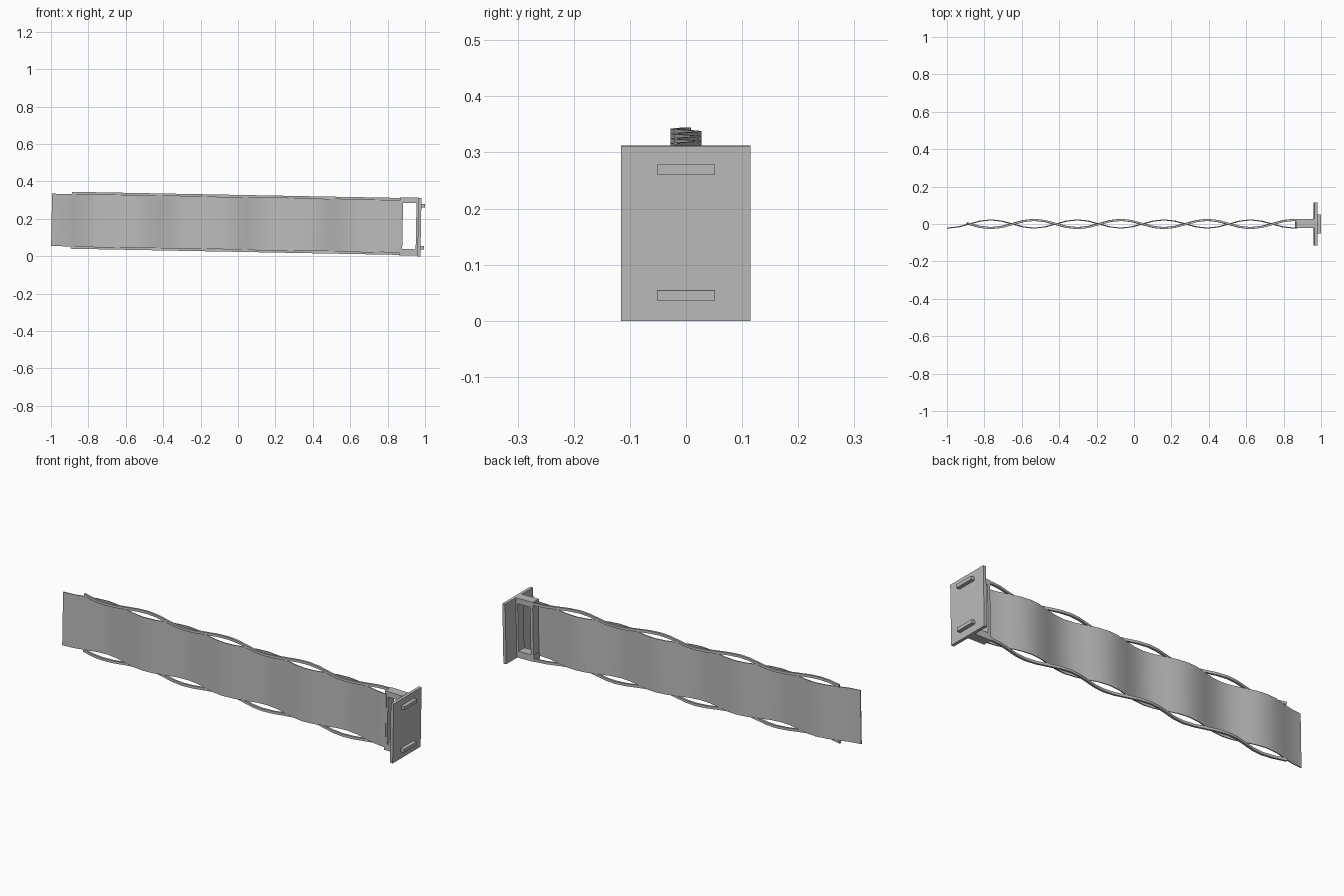
import bpy, bmesh, math
from mathutils import Matrix

cube = bpy.data.objects.get("Cube")
if cube:
    bpy.data.objects.remove(cube, do_unlink=True)

TILT = Matrix.Rotation(0.0187, 4, 'Y')   # the whole arm droops slightly
HALF = 0.2315                            # half a wavelength
STEPS = 4                                # segments per half wave
AMP = 0.022

grey = bpy.data.materials.new("plain grey")
grey.use_nodes = True
grey.diffuse_color = (0.5, 0.5, 0.5, 1)
grey.node_tree.nodes["Principled BSDF"].inputs["Base Color"].default_value = (0.5, 0.5, 0.5, 1)


def finish(name, bm, smooth=False):
    bmesh.ops.recalc_face_normals(bm, faces=bm.faces)
    bm.transform(TILT)
    mesh = bpy.data.meshes.new(name)
    bm.to_mesh(mesh)
    bm.free()
    mesh.materials.append(grey)
    obj = bpy.data.objects.new(name, mesh)
    bpy.context.collection.objects.link(obj)
    if smooth:
        bpy.ops.object.select_all(action='DESELECT')
        obj.select_set(True)
        bpy.context.view_layer.objects.active = obj
        bpy.ops.object.shade_smooth_by_angle()
    return obj


def box(name, x, y, z):
    bm = bmesh.new()
    bmesh.ops.create_cube(bm, size=1)
    for v in bm.verts:
        for i, (lo, hi) in enumerate((x, y, z)):
            v.co[i] = lo if v.co[i] < 0 else hi
    return finish(name, bm)


def ribbon(name, x0, x1, z0, z1, thick, sign):
    """Upright band that follows the wave between x0 and x1."""
    step = HALF / STEPS
    grid = [-1 + i * step for i in range(40)]
    xs = [x0] + [x for x in grid if x0 + 0.01 < x < x1 - 0.01] + [x1]
    bm = bmesh.new()
    rings = []
    for x in xs:
        y = sign * AMP * math.cos(math.pi * (x + 1) / HALF)
        h = thick / 2
        rings.append([bm.verts.new((x, y + dy, z))
                      for dy, z in ((-h, z0), (h, z0), (h, z1), (-h, z1))])
    for a, b in zip(rings, rings[1:]):
        for i in range(4):
            j = (i + 1) % 4
            bm.faces.new((a[i], a[j], b[j], b[i]))
    bm.faces.new(rings[0])
    bm.faces.new(rings[-1])
    return finish(name, bm, smooth=True)


# Wavy strip and the two rails that weave the opposite way
ribbon("wavy_strip", -1.0, 0.868, 0.036, 0.316, 0.005, -1)
ribbon("upper_rail", -0.895, 0.868, 0.315, 0.328, 0.011, 1)
ribbon("lower_rail", -0.895, 0.868, 0.0235, 0.0365, 0.011, 1)

# Open bracket between strip and end plate
DEPTH = (-0.022, 0.027)
box("bracket_top", (0.86, 0.96), DEPTH, (0.302, 0.331))
box("bracket_bottom", (0.86, 0.96), DEPTH, (0.021, 0.055))
box("bracket_inner_post", (0.862, 0.877), DEPTH, (0.055, 0.302))
box("bracket_outer_post", (0.949, 0.96), DEPTH, (0.055, 0.302))

# End plate with two locating bars
box("end_plate", (0.959, 0.975), (-0.116, 0.115), (0.018, 0.330))
for name, z in (("lower_bar", 0.055), ("upper_bar", 0.279)):
    box(name, (0.97, 0.9945), (-0.052, 0.052), (z, z + 0.018))
